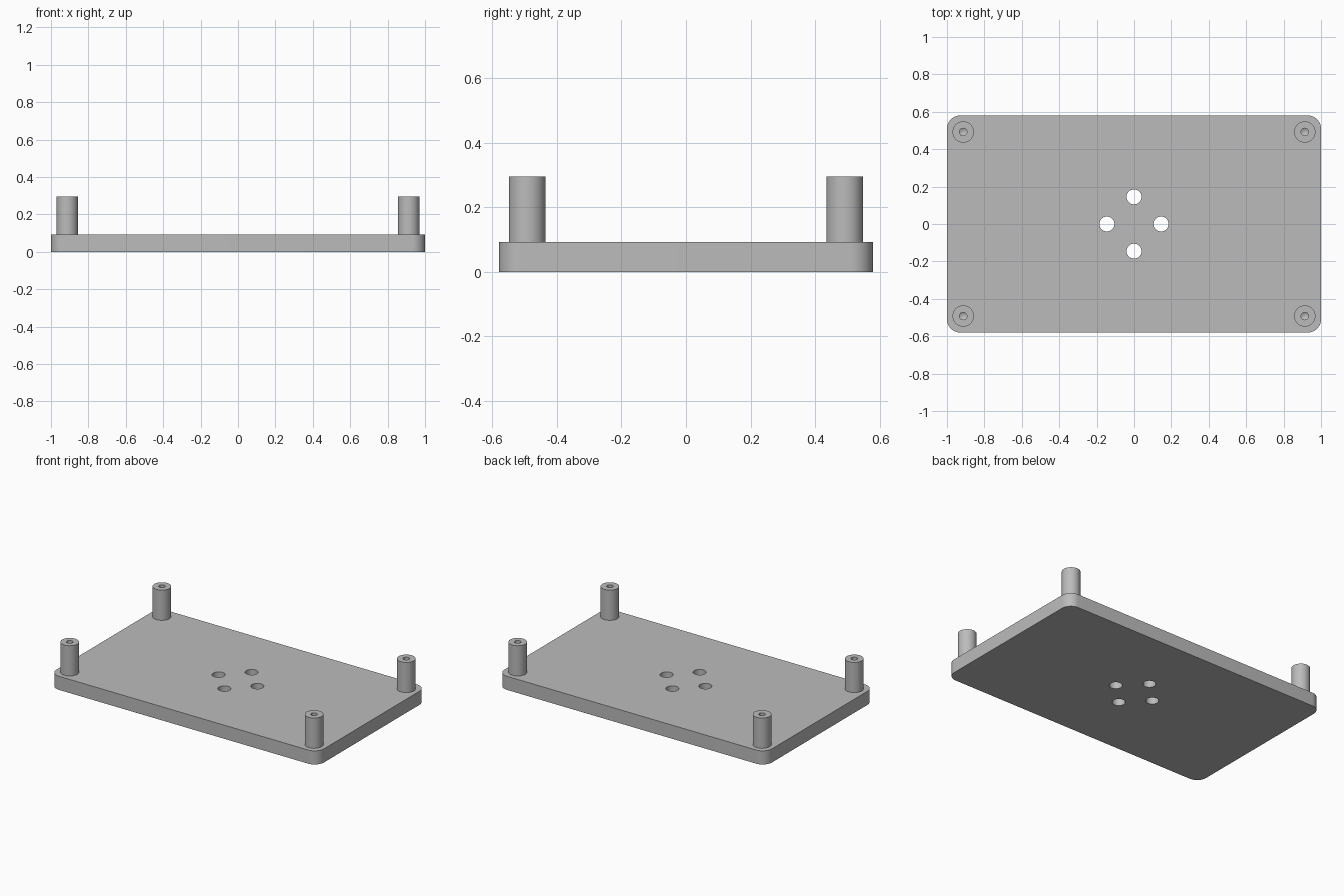
import bpy, bmesh, math

if "Cube" in bpy.data.objects:
    bpy.data.objects.remove(bpy.data.objects["Cube"])

grey = bpy.data.materials.new("plain grey")
grey.diffuse_color = (0.5, 0.5, 0.5, 1)
grey.use_nodes = True
grey.node_tree.nodes["Principled BSDF"].inputs["Base Color"].default_value = grey.diffuse_color

HALF_X, HALF_Y, THICK, CORNER = 1.0, 0.58, 0.092, 0.07
POST_X, POST_Y, POST_R, POST_TOP = 0.913, 0.492, 0.057, 0.296
HOLE_R, HOLE_OFFSET = 0.04, 0.145


def finish(name, bm):
    bmesh.ops.recalc_face_normals(bm, faces=bm.faces)
    mesh = bpy.data.meshes.new(name)
    bm.to_mesh(mesh)
    bm.free()
    mesh.materials.append(grey)
    obj = bpy.data.objects.new(name, mesh)
    bpy.context.collection.objects.link(obj)
    return obj


def smooth(obj):
    bpy.ops.object.select_all(action='DESELECT')
    obj.select_set(True)
    bpy.context.view_layer.objects.active = obj
    bpy.ops.object.shade_smooth_by_angle(angle=math.radians(35))


def lathe(name, profile, x, y, steps=48):
    """Spin an (r, z) profile that starts and ends on the axis."""
    bm = bmesh.new()
    verts = [bm.verts.new((r, 0, z)) for r, z in profile]
    edges = [bm.edges.new(pair) for pair in zip(verts, verts[1:])]
    bmesh.ops.spin(bm, geom=verts + edges, cent=(0, 0, 0), axis=(0, 0, 1),
                   angle=2 * math.pi, steps=steps, use_merge=True)
    bmesh.ops.remove_doubles(bm, verts=bm.verts, dist=1e-5)
    obj = finish(name, bm)
    obj.location = (x, y, 0)
    return obj


# Base plate: rounded rectangle outline, extruded upward
bm = bmesh.new()
outline = []
for i, (sx, sy) in enumerate([(1, 1), (-1, 1), (-1, -1), (1, -1)]):
    for k in range(13):
        a = math.pi / 2 * (i + k / 12)
        outline.append(bm.verts.new((sx * (HALF_X - CORNER) + CORNER * math.cos(a),
                                     sy * (HALF_Y - CORNER) + CORNER * math.sin(a), 0)))
bottom = bm.faces.new(outline)
top = bmesh.ops.extrude_face_region(bm, geom=[bottom], use_keep_orig=True)
bmesh.ops.translate(bm, vec=(0, 0, THICK),
                    verts=[v for v in top["geom"] if isinstance(v, bmesh.types.BMVert)])
plate = finish("base_plate", bm)

# Four through holes around the centre
for x, y in [(1, 0), (0, 1), (-1, 0), (0, -1)]:
    cutter = lathe("hole_cutter", [(0, -0.1), (HOLE_R, -0.1), (HOLE_R, 0.2), (0, 0.2)],
                   x * HOLE_OFFSET, y * HOLE_OFFSET)
    cutter.hide_render = True
    cutter.hide_set(True)
    cut = plate.modifiers.new("hole", 'BOOLEAN')
    cut.operation = 'DIFFERENCE'
    cut.solver = 'EXACT'
    cut.object = cutter

# Bake the holes so the shading follows the final edges
bpy.context.view_layer.update()
baked = bpy.data.meshes.new_from_object(
    plate.evaluated_get(bpy.context.evaluated_depsgraph_get()))
plate.modifiers.clear()
plate.data = baked
for helper in [o for o in bpy.data.objects if o.name.startswith("hole_cutter")]:
    bpy.data.objects.remove(helper)
smooth(plate)

# Corner standoffs with blind, cone-bottomed screw holes
standoff = [(0, THICK), (POST_R, THICK), (POST_R, POST_TOP),
            (0.02, POST_TOP), (0.02, 0.15), (0, 0.138)]
for sx, side in [(-1, "left"), (1, "right")]:
    for sy, end in [(-1, "front"), (1, "back")]:
        smooth(lathe(f"standoff_{end}_{side}", standoff, sx * POST_X, sy * POST_Y))
